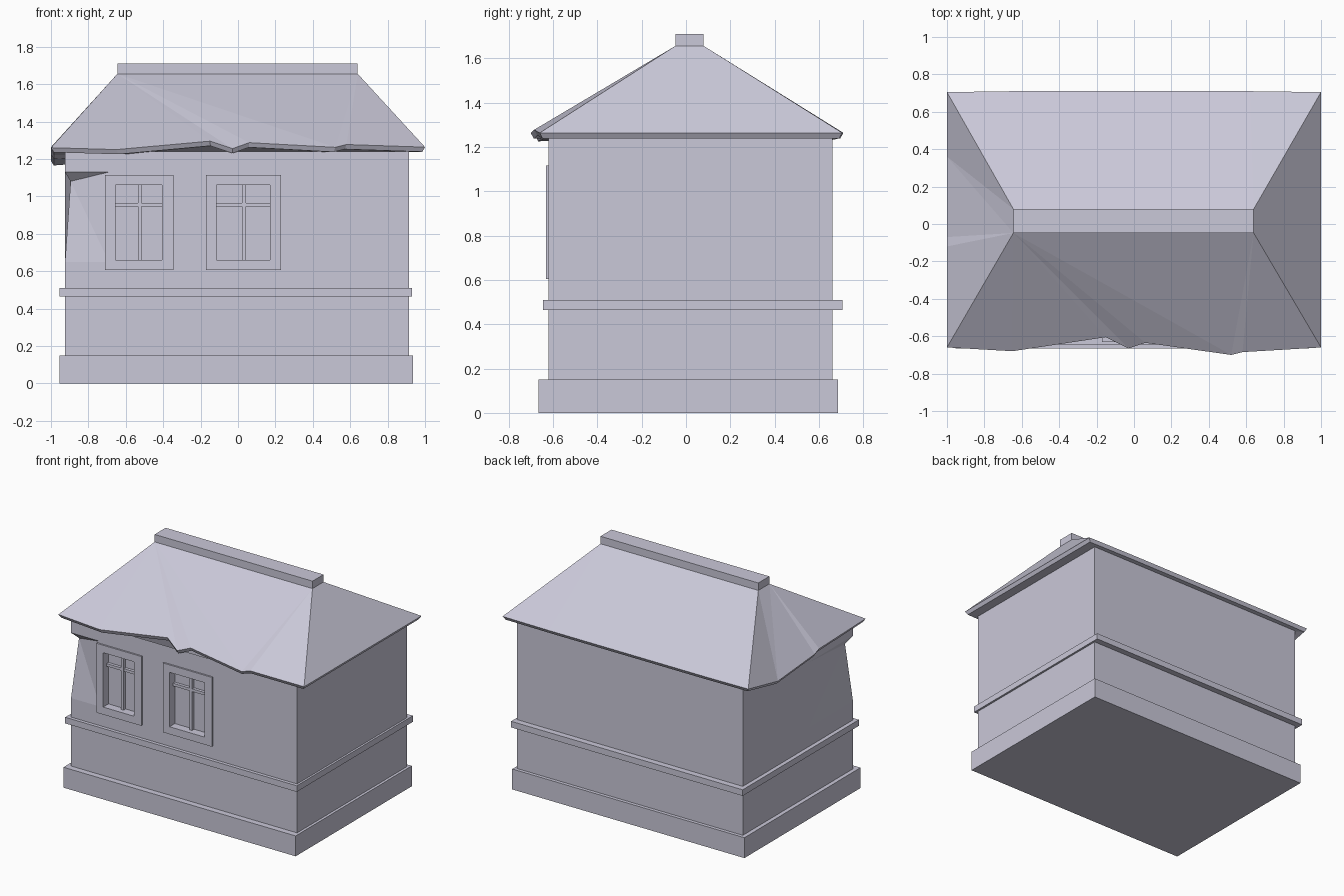
import bpy
import bmesh

cube = bpy.data.objects.get("Cube")
if cube:
    bpy.data.objects.remove(cube)

plaster = bpy.data.materials.new("pale_lavender_grey")
COLOUR = (0.59, 0.58, 0.69, 1)
plaster.diffuse_color = COLOUR
plaster.use_nodes = True
plaster.node_tree.nodes["Principled BSDF"].inputs["Base Color"].default_value = COLOUR


def finish(name, bm):
    bmesh.ops.remove_doubles(bm, verts=bm.verts, dist=0.0005)
    bmesh.ops.recalc_face_normals(bm, faces=bm.faces)
    mesh = bpy.data.meshes.new(name)
    bm.to_mesh(mesh)
    bm.free()
    mesh.materials.append(plaster)
    obj = bpy.data.objects.new(name, mesh)
    bpy.context.collection.objects.link(obj)
    return obj


def face(bm, *points):
    return bm.faces.new([bm.verts.new(p) for p in points])


def box(name, x, y, z):
    bm = bmesh.new()
    bmesh.ops.create_cube(bm, size=1)
    for v in bm.verts:
        v.co = [lo if c < 0 else hi for c, (lo, hi) in zip(v.co, (x, y, z))]
    return finish(name, bm)


def window(side, x0, x1, in0, in1, bar):
    # Mitred surround, extruded back into the opening
    z0, z1, iz0, iz1 = 0.605, 1.115, 0.66, 1.06
    outer = [(x0, z0), (x1, z0), (x1, z1), (x0, z1)]
    inner = [(in0, iz0), (in1, iz0), (in1, iz1), (in0, iz1)]
    bm = bmesh.new()
    front, back = -0.632, -0.56
    for i in range(4):
        j = (i + 1) % 4
        corners = [outer[i], outer[j], inner[j], inner[i]]
        for y in (front, back):
            face(bm, *[(x, y, z) for x, z in corners])
        for (ax, az), (bx, bz) in ((outer[i], outer[j]), (inner[i], inner[j])):
            face(bm, (ax, front, az), (bx, front, bz), (bx, back, bz), (ax, back, az))
    finish(side + "_window_frame", bm)
    # Pane and glazing bars
    box(side + "_window_pane", (in0, in1), (-0.57, -0.56), (iz0, iz1))
    box(side + "_window_mullion", (bar - 0.01, bar + 0.01), (-0.595, -0.565), (iz0, iz1))
    box(side + "_window_transom", (in0, in1), (-0.592, -0.565), (0.945, 0.965))


def build_walls():
    left, right, front, back = -0.925, 0.915, -0.62, 0.66
    rows = [0.1, 0.65, 1.08, 1.13, 1.24]
    columns = [left, -0.69, -0.38, -0.14, 0.2, right]
    depths = [front, -0.1, back]

    def place(x, y, r):
        # The front corner is knocked in below the eave
        if x == left and y == front and r == 2:
            return (-0.895, -0.57, rows[r])
        return (x, y, rows[r])

    bm = bmesh.new()
    for r in range(len(rows) - 1):
        for c in range(len(columns) - 1):
            if r == 1 and c in (1, 3):
                continue  # window openings
            a, b = columns[c:c + 2]
            face(bm, place(a, front, r), place(b, front, r),
                 place(b, front, r + 1), place(a, front, r + 1))
        for a, b in zip(depths, depths[1:]):
            face(bm, place(left, a, r), place(left, b, r),
                 place(left, b, r + 1), place(left, a, r + 1))
    z0, z1 = rows[0], rows[-1]
    face(bm, (left, back, z0), (right, back, z0), (right, back, z1), (left, back, z1))
    face(bm, (right, front, z0), (right, back, z0), (right, back, z1), (right, front, z1))
    bmesh.ops.triangulate(bm, faces=bm.faces)
    finish("walls", bm)


def build_roof():
    # Eave points of each slope; the front and one end are warped
    front = [(-1, -0.66, 1.26), (-0.65, -0.68, 1.25), (-0.15, -0.605, 1.295),
             (-0.03, -0.665, 1.255), (0.06, -0.635, 1.287), (0.52, -0.70, 1.262),
             (0.58, -0.685, 1.277), (1, -0.66, 1.263)]
    end_right = [front[-1], (1, 0.705, 1.263)]
    rear = [end_right[-1], (0.62, 0.71, 1.263), (-0.65, 0.71, 1.263), (-1, 0.705, 1.263)]
    end_left = [rear[-1], (-1, 0.36, 1.19), (-1, -0.07, 1.225),
                (-1, -0.12, 1.245), front[0]]
    top = 1.655
    ridge = [(-0.645, -0.048, top), (0.64, -0.048, top),
             (0.64, 0.08, top), (-0.645, 0.08, top)]
    bm = bmesh.new()

    def under(p):
        return (p[0] * 0.985, p[1] * 0.98, p[2] - 0.025)

    for i, (edge, split) in enumerate(((front, 5), (end_right, 0), (rear, 1), (end_left, 1))):
        a, b = ridge[i], ridge[(i + 1) % 4]
        for k, (p, q) in enumerate(zip(edge, edge[1:])):
            face(bm, p, q, a if k < split else b)           # slope
            face(bm, p, q, under(q), under(p))              # fascia
            face(bm, under(p), under(q), (0, 0, 1.24))      # soffit
        face(bm, edge[split], b, a)
    face(bm, *ridge)
    finish("hipped_roof", bm)


# Plinth, walls and string course
box("plinth", (-0.955, 0.935), (-0.665, 0.685), (0, 0.15))
build_walls()
box("string_course", (-0.955, 0.93), (-0.645, 0.705), (0.465, 0.51))

# Windows
window("right", -0.71, -0.345, -0.655, -0.405, -0.525)
window("left", -0.17, 0.23, -0.115, 0.17, 0.032)

# Roof and ridge cap
build_roof()
box("ridge_cap", (-0.645, 0.64), (-0.048, 0.08), (1.65, 1.71))
